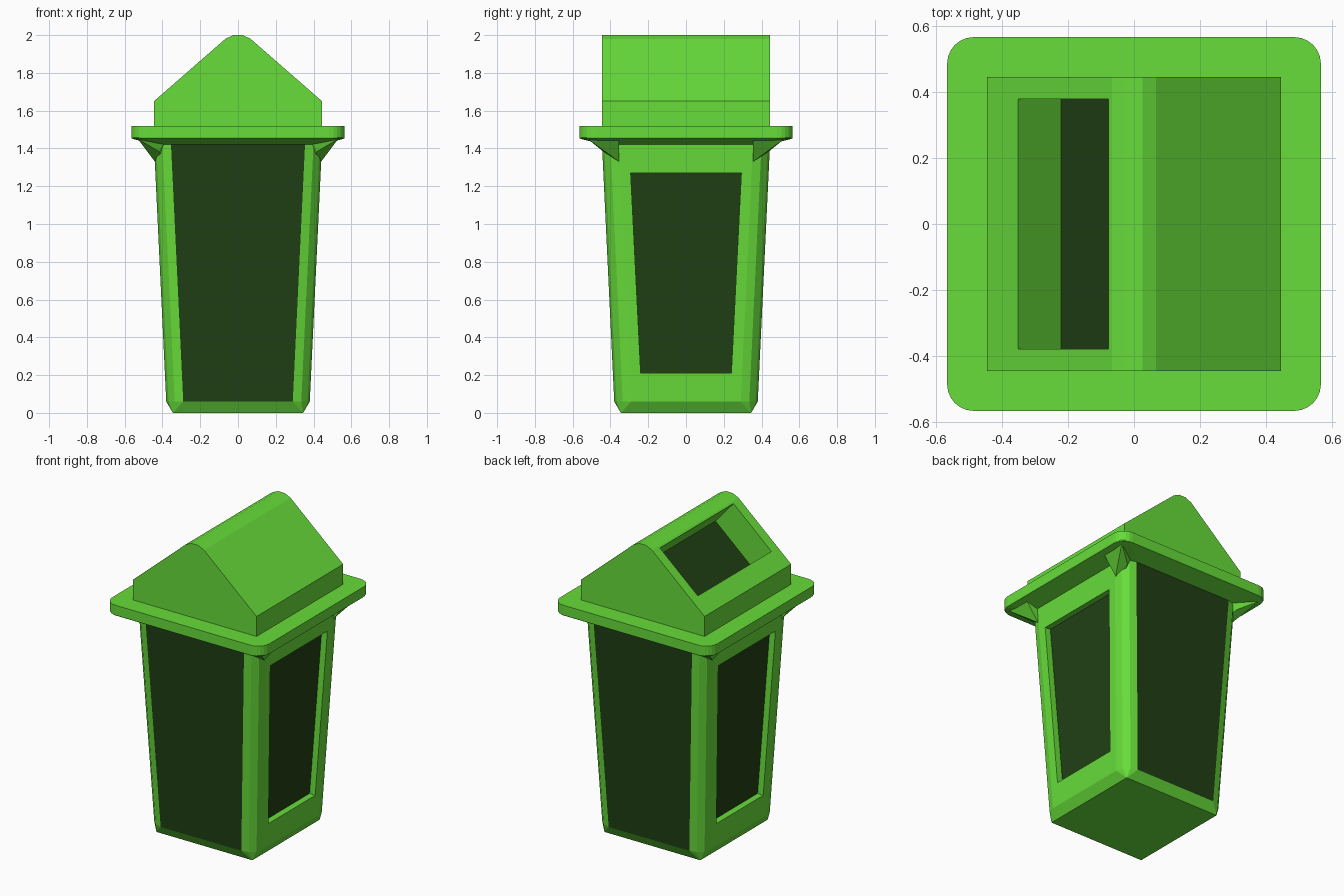
import bpy, bmesh
from math import cos, sin, pi
from mathutils import Vector

if "Cube" in bpy.data.objects:
    bpy.data.objects.remove(bpy.data.objects["Cube"])


def material(name, rgb):
    m = bpy.data.materials.new(name)
    m.diffuse_color = (*rgb, 1)
    m.use_nodes = True
    m.node_tree.nodes["Principled BSDF"].inputs["Base Color"].default_value = m.diffuse_color
    return m


GREEN = material("green_plastic", (0.135, 0.72, 0.042))
DARK = material("dark_panel", (0.0144, 0.051, 0.007))


def finish(name, bm):
    mesh = bpy.data.meshes.new(name)
    bm.to_mesh(mesh)
    bm.free()
    mesh.materials.append(GREEN)
    mesh.materials.append(DARK)
    ob = bpy.data.objects.new(name, mesh)
    bpy.context.collection.objects.link(ob)
    return ob


def rounded_square(half, r, segs):
    pts = []
    for q, (sx, sy) in enumerate([(1, 1), (-1, 1), (-1, -1), (1, -1)]):
        for i in range(segs + 1):
            a = (q + i / segs) * pi / 2
            pts.append((sx * (half - r) + r * cos(a), sy * (half - r) + r * sin(a)))
    return pts


def loft(rings, segs):
    """Closed solid through rounded squares given as (z, half width, corner radius)."""
    bm = bmesh.new()
    loops = [[bm.verts.new((x, y, z)) for x, y in rounded_square(h, r, segs)]
             for z, h, r in rings]
    n = len(loops[0])
    for a, b in zip(loops, loops[1:]):
        for i in range(n):
            j = (i + 1) % n
            bm.faces.new((a[i], a[j], b[j], b[i]))
    bm.faces.new(loops[0][::-1])
    bm.faces.new(loops[-1])
    bmesh.ops.remove_doubles(bm, verts=bm.verts, dist=1e-5)
    bmesh.ops.recalc_face_normals(bm, faces=bm.faces)
    return bm


def recess(bm, face, hole_point, depth):
    """Replace a quad by a frame, a sunken opening and a dark floor."""
    inward = -face.normal * depth
    outer = list(face.verts)
    bm.faces.remove(face)
    edge = [bm.verts.new(hole_point(v.co)) for v in outer]
    floor = [bm.verts.new(v.co + inward) for v in edge]
    for i in range(4):
        j = (i + 1) % 4
        bm.faces.new((outer[i], outer[j], edge[j], edge[i]))
        bm.faces.new((edge[i], edge[j], floor[j], floor[i]))
    bm.faces.new(floor).material_index = 1


# Tapered body with faceted corner posts
bm = loft([(0, 0.345, 0), (0.06, 0.38, 0.09), (1.425, 0.445, 0.09)], 3)


def window_point(co):
    z, y = (0.21, 0.24) if co.z < 0.7 else (1.27, 0.293)
    x = 0.38 + 0.065 * (z - 0.06) / 1.365
    return Vector((x if co.x > 0 else -x, y if co.y > 0 else -y, z))


for f in list(bm.faces):
    c = f.calc_center_median()
    if 0.5 < c.z < 1:
        if abs(c.x) < 0.01:          # front and back dark panels
            f.material_index = 1
        elif abs(c.y) < 0.01:        # sunken side windows
            recess(bm, f, window_point, 0.04)
finish("bin_body", bm)

# Rim with a flared underside
finish("rim", loft([(1.42, 0.44, 0.09), (1.452, 0.562, 0.08),
                    (1.458, 0.565, 0.08), (1.52, 0.565, 0.08)], 6))

# Corner gussets under the rim
for sx, side in ((-1, "left"), (1, "right")):
    for sy, end in ((-1, "front"), (1, "back")):
        bm = bmesh.new()
        for x, y, z in [(0.44, 0.355, 1.33), (0.38, 0.355, 1.33), (0.38, 0.355, 1.45),
                        (0.53, 0.355, 1.45), (0.53, 0.52, 1.45), (0.38, 0.44, 1.45),
                        (0.42, 0.44, 1.385)]:
            bm.verts.new((sx * x, sy * y, z))
        bmesh.ops.convex_hull(bm, input=bm.verts)
        bmesh.ops.recalc_face_normals(bm, faces=bm.faces)
        finish(f"gusset_{side}_{end}", bm)

# Gabled lid, extruded along y
half = [(0.445, 1.515), (0.445, 1.65), (0.067, 1.98), (0.025, 2.0)]
profile = half + [(-x, z) for x, z in reversed(half)]
bm = bmesh.new()
ends = [[bm.verts.new((x, y, z)) for x, z in profile] for y in (-0.445, 0.445)]
bm.faces.new(ends[0])
bm.faces.new(ends[1][::-1])
for i in range(8):
    j = (i + 1) % 8
    bm.faces.new((ends[0][i], ends[0][j], ends[1][j], ends[1][i]))
bmesh.ops.recalc_face_normals(bm, faces=bm.faces)


def slot_point(co):
    x = -0.35 if co.z < 1.8 else -0.077
    return Vector((x, 0.378 if co.y > 0 else -0.378, 1.65 + (x + 0.445) * 0.33 / 0.378))


# Waste slot in the left slope
slope = max((f for f in bm.faces if f.normal.x < -0.5 and f.normal.z > 0.5),
            key=lambda f: f.calc_area())
recess(bm, slope, slot_point, 0.197)
finish("lid", bm)
